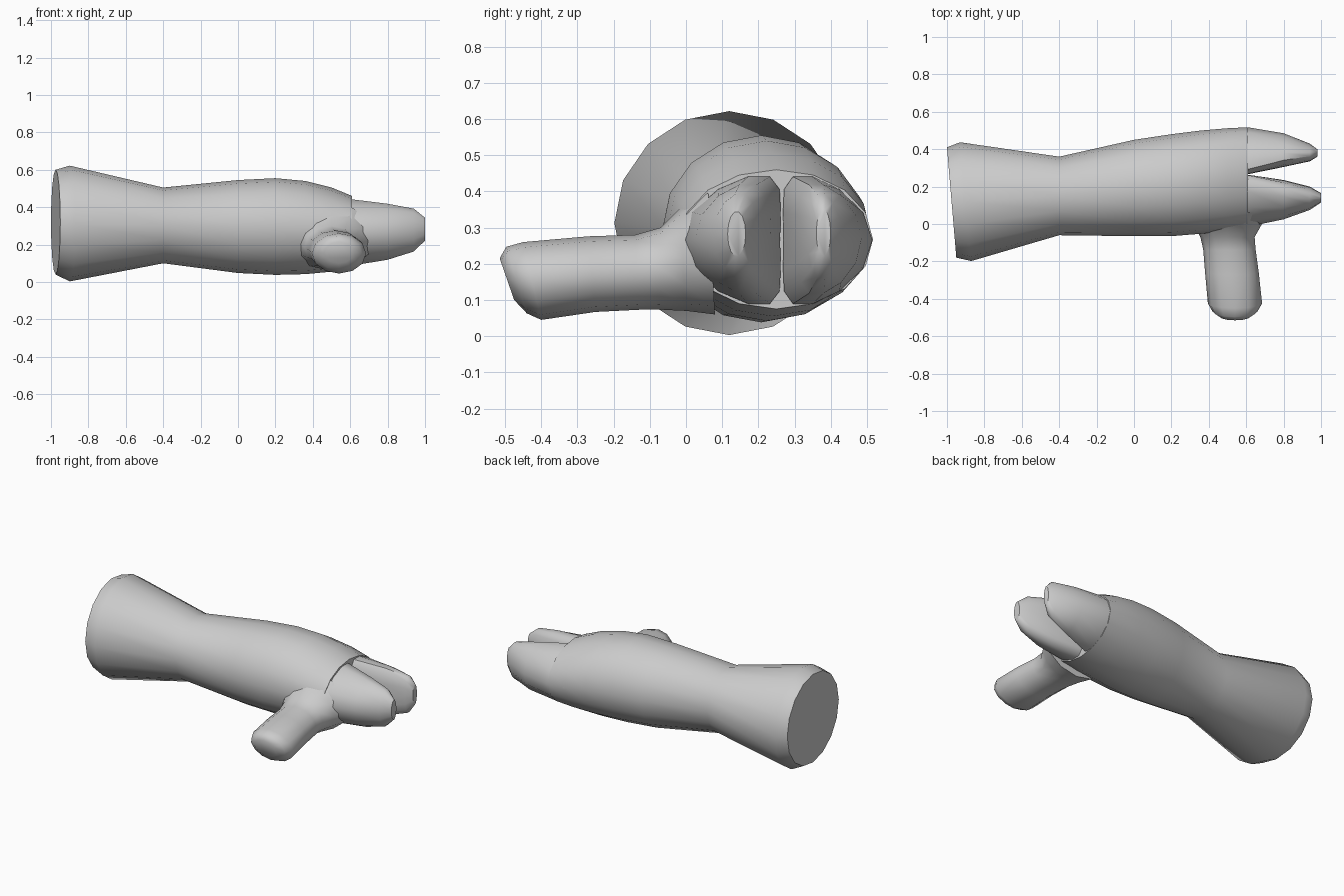
import bpy, bmesh, math
from mathutils import Vector

cube = bpy.data.objects.get("Cube")
if cube:
    bpy.data.objects.remove(cube)

grey = bpy.data.materials.new("soft_grey")
grey.use_nodes = True
grey.diffuse_color = (0.6, 0.6, 0.6, 1)
bsdf = next(n for n in grey.node_tree.nodes if n.type == 'BSDF_PRINCIPLED')
bsdf.inputs["Base Color"].default_value = grey.diffuse_color


def loft(name, rings, sides):
    """Skin a tube over rings given as (centre, side axis, up axis, skew)."""
    bm = bmesh.new()
    loops = []
    for centre, side, up, skew in rings:
        loop = []
        for i in range(sides):
            a = math.tau * i / sides
            c, s = math.cos(a), math.sin(a)
            loop.append(bm.verts.new(centre + side * (c + skew * s * s) + up * s))
        loops.append(loop)
    for low, high in zip(loops, loops[1:]):
        for i in range(sides):
            j = (i + 1) % sides
            bm.faces.new((low[i], low[j], high[j], high[i]))
    bm.faces.new(loops[0])
    bm.faces.new(loops[-1])
    bmesh.ops.recalc_face_normals(bm, faces=bm.faces)
    mesh = bpy.data.meshes.new(name)
    bm.to_mesh(mesh)
    bm.free()
    mesh.materials.append(grey)
    obj = bpy.data.objects.new(name, mesh)
    bpy.context.collection.objects.link(obj)
    bpy.ops.object.select_all(action='DESELECT')
    obj.select_set(True)
    bpy.context.view_layer.objects.active = obj
    bpy.ops.object.shade_smooth_by_angle(angle=math.radians(50))
    return obj


def section(x, y0, y1, z0, z1, lean=0, skew=0):
    """Ring across x that fills the given y and z range."""
    return (Vector((x, (y0 + y1) / 2, (z0 + z1) / 2)),
            Vector((lean, (y1 - y0) / 2, 0)),
            Vector((0, 0, (z1 - z0) / 2)), skew)


# Flared cuff, wrist and palm
loft("cuff_and_palm", [
    section(-0.975, -0.18, 0.41, 0.04, 0.6, -0.025),
    section(-0.90, -0.198, 0.437, 0.003, 0.622, -0.03),
    section(-0.40, -0.06, 0.36, 0.10, 0.505),
    section(0.0, -0.065, 0.45, 0.048, 0.545),
    section(0.2, -0.065, 0.48, 0.038, 0.555),
    section(0.36, -0.052, 0.50, 0.042, 0.54),
    section(0.5, -0.035, 0.512, 0.055, 0.505),
    section(0.61, -0.018, 0.517, 0.075, 0.46),
], 16)

# Two fingers, each fuller towards the gap between them
loft("front_finger", [
    section(0.5, -0.01, 0.26, 0.09, 0.45, 0, 0.6),
    section(0.62, -0.012, 0.26, 0.085, 0.445, 0, 0.6),
    section(0.8, 0.025, 0.235, 0.115, 0.422, 0, 0.4),
    section(0.94, 0.075, 0.2, 0.16, 0.395, 0, 0.2),
    section(1.0, 0.115, 0.165, 0.22, 0.345),
], 14)
loft("back_finger", [
    section(0.5, 0.27, 0.51, 0.09, 0.45, 0, -0.6),
    section(0.62, 0.27, 0.515, 0.085, 0.445, 0, -0.6),
    section(0.8, 0.305, 0.485, 0.115, 0.422, 0, -0.4),
    section(0.94, 0.335, 0.43, 0.16, 0.395, 0, -0.2),
    section(0.98, 0.36, 0.4, 0.22, 0.35),
], 14)


def thumb_ring(x0, x1, bottom, top):
    """Tilted ring between a bottom and a top (y, z) point."""
    low, high = Vector((0, *bottom)), Vector((0, *top))
    mid = (low + high) / 2 + Vector(((x0 + x1) / 2, 0, 0))
    return (mid, Vector(((x1 - x0) / 2, 0, 0)), (high - low) / 2, 0)


# Thumb, flared where it meets the palm
loft("thumb", [
    thumb_ring(0.27, 0.73, (0.08, 0.06), (0.06, 0.42)),
    thumb_ring(0.32, 0.68, (0.0, 0.07), (-0.015, 0.355)),
    thumb_ring(0.355, 0.645, (-0.07, 0.073), (-0.07, 0.3)),
    thumb_ring(0.37, 0.65, (-0.13, 0.073), (-0.14, 0.28)),
    thumb_ring(0.38, 0.667, (-0.25, 0.067), (-0.27, 0.276)),
    thumb_ring(0.395, 0.685, (-0.4, 0.045), (-0.45, 0.26)),
    thumb_ring(0.42, 0.66, (-0.44, 0.063), (-0.497, 0.247)),
    thumb_ring(0.46, 0.62, (-0.475, 0.1), (-0.515, 0.215)),
], 12)
